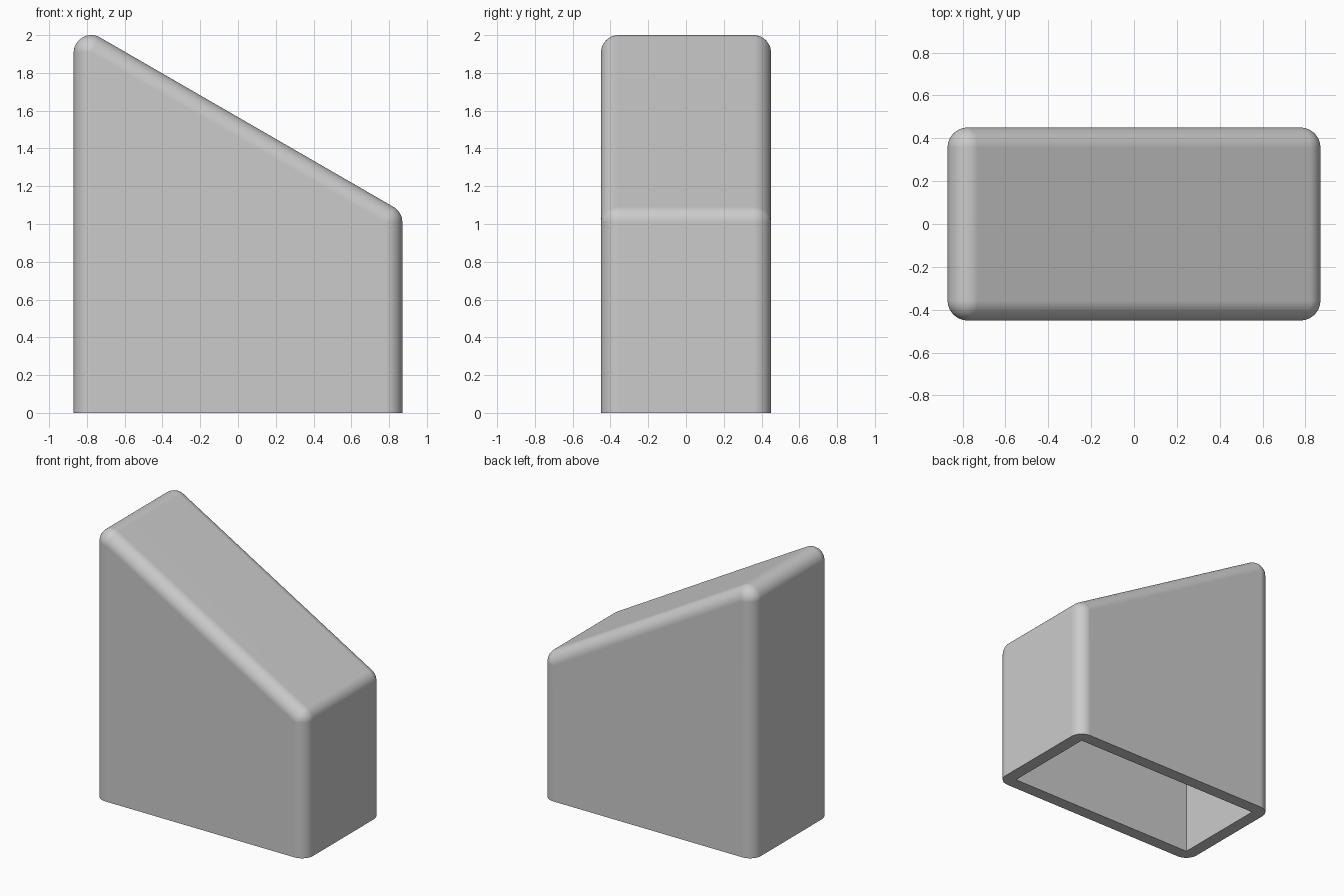
import bpy, bmesh
from math import sin, cos, pi, tan, radians
from mathutils import Vector

cube = bpy.data.objects.get("Cube")
if cube:
    bpy.data.objects.remove(cube, do_unlink=True)

HALF_X, HALF_Y, WALL, STEPS = 0.87, 0.45, 0.093, 48
SLOPE = tan(radians(30))
ix, iy = HALF_X - WALL, HALF_Y - WALL
tall = 2.0 - WALL                       # inner height on the tall side
low = tall - 2 * ix * SLOPE             # inner height on the short side

grey = bpy.data.materials.new("grey")
grey.use_nodes = True
grey.diffuse_color = (0.6, 0.6, 0.6, 1)
grey.node_tree.nodes["Principled BSDF"].inputs["Base Color"].default_value = (0.6, 0.6, 0.6, 1)


def ball(c):
    """Sphere points around c, with the poles along y."""
    for j in range(STEPS // 2 + 1):
        b = 2 * pi * j / STEPS
        for i in range(STEPS):
            a = 2 * pi * i / STEPS
            yield c + WALL * Vector((sin(b) * cos(a), cos(b), sin(b) * sin(a)))


def disc(c):
    """Circle points around c in the ground plane."""
    for i in range(STEPS):
        a = 2 * pi * i / STEPS
        yield c + WALL * Vector((cos(a), sin(a), 0))


# Outer skin: hull around rounded corners
bm = bmesh.new()
for x, z in ((-ix, tall), (ix, low)):
    for y in (-iy, iy):
        for p in ball(Vector((x, y, z))):
            bm.verts.new(p)
        for p in disc(Vector((x, y, 0))):
            bm.verts.new(p)
bmesh.ops.remove_doubles(bm, verts=bm.verts, dist=1e-5)
bmesh.ops.convex_hull(bm, input=bm.verts)
bmesh.ops.delete(bm, geom=[v for v in bm.verts if not v.link_faces], context='VERTS')
bmesh.ops.dissolve_limit(bm, angle_limit=radians(0.5), verts=bm.verts, edges=bm.edges)
floor = [f for f in bm.faces if f.normal.z < -0.99 and f.calc_center_median().z < 1e-4]
bmesh.ops.delete(bm, geom=floor, context='FACES_ONLY')

# Sharp-cornered cavity with a sloped ceiling
corners = [(-ix, -iy, tall), (ix, -iy, low), (ix, iy, low), (-ix, iy, tall)]
top = [bm.verts.new(c) for c in corners]
base = [bm.verts.new((c[0], c[1], 0)) for c in corners]
bm.faces.new(top)
for i in range(4):
    k = (i + 1) % 4
    bm.faces.new((base[i], base[k], top[k], top[i]))

# Flat rim joining skin and cavity
rim = [e for e in bm.edges if len(e.link_faces) == 1]
bmesh.ops.triangle_fill(bm, use_beauty=True, use_dissolve=False, edges=rim, normal=(0, 0, -1))
bmesh.ops.recalc_face_normals(bm, faces=bm.faces)

mesh = bpy.data.meshes.new("sloped_cover")
bm.to_mesh(mesh)
bm.free()
mesh.materials.append(grey)
cover = bpy.data.objects.new("sloped_cover", mesh)
bpy.context.collection.objects.link(cover)
bpy.ops.object.select_all(action='DESELECT')
cover.select_set(True)
bpy.context.view_layer.objects.active = cover
bpy.ops.object.shade_smooth_by_angle(angle=radians(30))
weighted = cover.modifiers.new("even_shading", 'WEIGHTED_NORMAL')
weighted.keep_sharp = True
